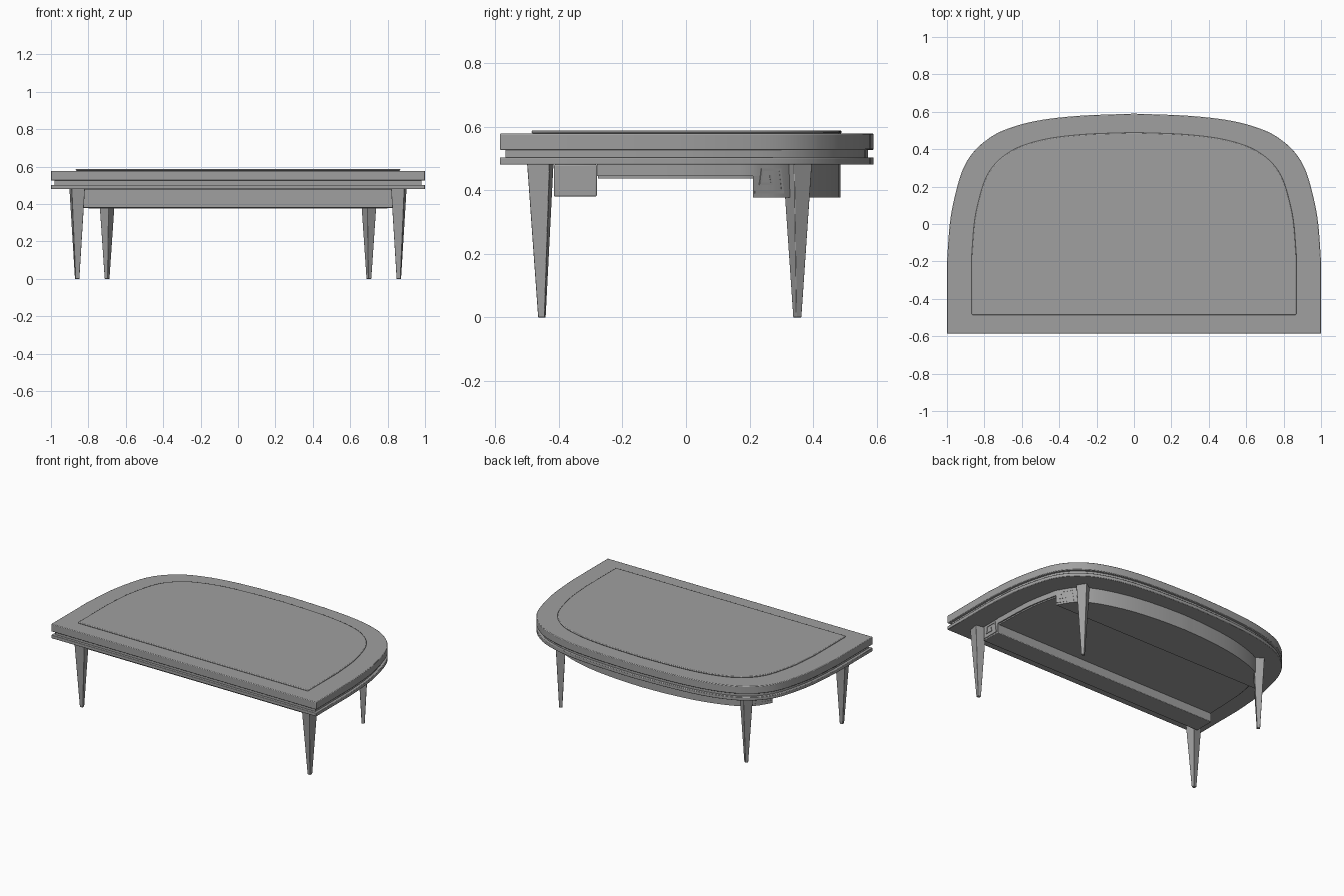
import bpy, bmesh, math
from mathutils import Vector, Matrix

cube = bpy.data.objects.get("Cube")
if cube:
    bpy.data.objects.remove(cube, do_unlink=True)

grey = bpy.data.materials.new("plain grey")
grey.use_nodes = True
grey.diffuse_color = (0.35, 0.35, 0.35, 1)
grey.node_tree.nodes["Principled BSDF"].inputs["Base Color"].default_value = grey.diffuse_color


def finish(name, bm, bevel=0):
    bmesh.ops.recalc_face_normals(bm, faces=bm.faces)
    mesh = bpy.data.meshes.new(name)
    bm.to_mesh(mesh)
    bm.free()
    mesh.materials.append(grey)
    obj = bpy.data.objects.new(name, mesh)
    bpy.context.collection.objects.link(obj)
    if bevel:
        mod = obj.modifiers.new("soft_edge", "BEVEL")
        mod.width, mod.segments, mod.limit_method = bevel, 2, "ANGLE"
        mod.angle_limit = math.radians(50)
    bpy.ops.object.select_all(action="DESELECT")
    obj.select_set(True)
    bpy.context.view_layer.objects.active = obj
    bpy.ops.object.shade_smooth_by_angle(angle=math.radians(30))
    return obj


def smooth_path(points, steps=5):
    """Catmull-Rom curve through the points."""
    p = [Vector(q) for q in points]
    p = [2 * p[0] - p[1]] + p + [2 * p[-1] - p[-2]]
    out = []
    for a, b, c, d in zip(p, p[1:], p[2:], p[3:]):
        for i in range(steps):
            t = i / steps
            out.append(0.5 * (2 * b + (c - a) * t + (2 * a - 5 * b + 4 * c - d) * t**2
                              + (3 * b - a - 3 * c + d) * t**3))
    return out + [p[-2]]


def mirrored(half):
    """Close a right-hand half outline that ends on the centre line."""
    return half + [Vector((-q.x, q.y)) for q in reversed(half) if q.x > 0.001]


def scaled(outline, sx, sy):
    return [Vector((q.x * sx, q.y * sy)) for q in outline]


def slab(name, outline, z0, z1, bevel=0):
    bm = bmesh.new()
    face = bm.faces.new([bm.verts.new((q.x, q.y, z0)) for q in outline])
    ext = bmesh.ops.extrude_face_region(bm, geom=[face])
    verts = [g for g in ext["geom"] if isinstance(g, bmesh.types.BMVert)]
    bmesh.ops.translate(bm, verts=verts, vec=(0, 0, z1 - z0))
    return finish(name, bm, bevel)


# Table top: two slabs with a recessed band between, and a raised panel
curve = smooth_path([(1, -0.2), (0.985, 0), (0.96, 0.14), (0.92, 0.28), (0.87, 0.37),
                     (0.8, 0.44), (0.7, 0.5), (0.53, 0.55), (0.3, 0.578), (0, 0.59)])
top = mirrored([Vector((1, -0.585))] + curve)
slab("lower_slab", top, 0.48, 0.503, 0.003)
slab("recessed_band", scaled(top, 0.982, 0.97), 0.503, 0.528)
slab("upper_slab", top, 0.526, 0.578, 0.004)
slab("raised_panel", scaled(top, 0.868, 0.83), 0.578, 0.588, 0.007)

# Apron: shallow tray, front beam and bowed back block
side = smooth_path([(0.853, -0.28), (0.84, 0), (0.8, 0.21)])
back = smooth_path([(0.8, 0.21), (0.73, 0.315), (0.62, 0.385), (0.42, 0.445),
                    (0.2, 0.475), (0, 0.485)])
slab("apron_tray", mirrored(side + back[1:]), 0.445, 0.48)
slab("tray_base", scaled(mirrored(side + back[1:]), 0.99, 0.99), 0.437, 0.445)
slab("back_apron", mirrored(back), 0.377, 0.48)
beam = [Vector((0.853, -0.415)), Vector((0.853, -0.28))]
slab("front_apron", mirrored(beam), 0.38, 0.48, 0.004)


# Tapered square legs, turned to follow the edge
def leg(name, x, y, foot_y, width, turn):
    bm = bmesh.new()
    bmesh.ops.create_cube(bm, size=1)
    spin = Matrix.Rotation(turn, 3, "Z")
    for v in bm.verts:
        high = v.co.z > 0
        w = width if high else width * 0.29
        flat = spin @ Vector((v.co.x * w, v.co.y * w, 0))
        v.co = flat + Vector((x, y if high else foot_y, 0.482 if high else 0))
    finish(name, bm, 0.002)


# Square spiral ornament as a thin raised ribbon on an apron end
KEY = [(0.08, 0.14), (0.88, 0.14), (0.8, 0.84), (0.27, 0.84), (0.22, 0.4),
       (0.56, 0.4), (0.52, 0.62)]


def key_ornament(name, start, end, side):
    a, b = Vector((side * start[0], start[1])), Vector((side * end[0], end[1]))
    along = (b - a).normalized()
    out = Vector((along.y, -along.x)) * side
    length, half = (b - a).length, 0.004
    bm = bmesh.new()
    for p, q in zip(KEY, KEY[1:]):
        p, q = [Vector((u * length, 0.38 + v * 0.1)) for u, v in (p, q)]
        d = (q - p).normalized() * half
        n = Vector((-d.y, d.x))
        ring = [p - d - n, q + d - n, q + d + n, p - d + n]
        layers = []
        for depth in (-0.002, 0.004):
            base = [a + along * r.x + out * depth for r in ring]
            layers.append([bm.verts.new((s.x, s.y, r.y)) for s, r in zip(base, ring)])
        low, high = layers
        bm.faces.new(high)
        bm.faces.new(low)
        for i in range(4):
            j = (i + 1) % 4
            bm.faces.new((low[i], low[j], high[j], high[i]))
    finish(name, bm)


for label, s in (("left", 1), ("right", -1)):
    leg("front_leg_" + label, s * 0.86, -0.458, -0.453, 0.072, s * math.radians(-10))
    leg("back_leg_" + label, s * 0.7, 0.35, 0.35, 0.067, s * math.radians(33))
    key_ornament("front_key_" + label, (0.853, -0.415), (0.853, -0.28), s)
    key_ornament("back_key_" + label, (0.8, 0.21), (0.73, 0.315), s)
